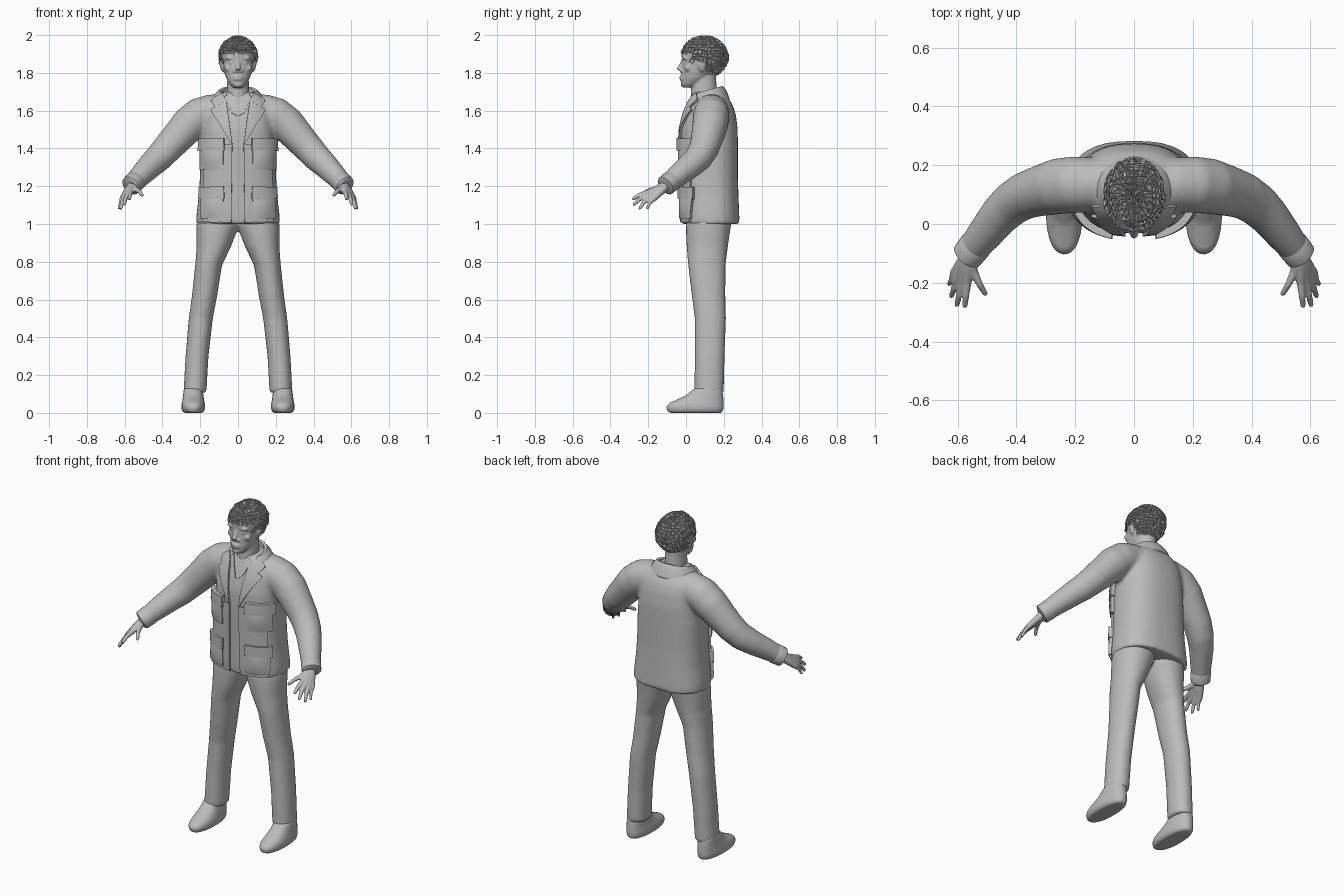
import bpy, bmesh, math, random
from mathutils import Vector, Matrix
from mathutils.bvhtree import BVHTree

random.seed(4)
if "Cube" in bpy.data.objects:
    bpy.data.objects.remove(bpy.data.objects["Cube"])

grey = bpy.data.materials.new("plain_grey")
grey.use_nodes = True
grey.diffuse_color = (0.5, 0.5, 0.5, 1)
grey.node_tree.nodes["Principled BSDF"].inputs["Base Color"].default_value = (0.5, 0.5, 0.5, 1)

SIDES = ((1, "left_"), (-1, "right_"))


def loft(bm, rings):
    """Closed skin through rings with equal point counts."""
    rows = [[bm.verts.new(p) for p in r] for r in rings]
    n = len(rows[0])
    for a, b in zip(rows, rows[1:]):
        for i in range(n):
            j = (i + 1) % n
            bm.faces.new((a[i], a[j], b[j], b[i]))
    bm.faces.new(rows[0][::-1])
    bm.faces.new(rows[-1])


def stack(bm, sections, power=1.0, cx=0, n=36):
    """Level sections: (z, half width, front y, back y[, centre x])."""
    rings = []
    for s in sections:
        z, hx, yf, yb = s[:4]
        mid = s[4] if len(s) > 4 else cx
        ring = []
        for i in range(n):
            a = math.tau * i / n
            c, d = math.cos(a), math.sin(a)
            ring.append((mid + hx * math.copysign(abs(c) ** power, c),
                         (yf + yb) / 2 + (yb - yf) / 2 * math.copysign(abs(d) ** power, d), z))
        rings.append(ring)
    loft(bm, rings)


def tube(bm, path, radii, n=20):
    pts = [Vector(p) for p in path]
    rings = []
    for i, p in enumerate(pts):
        t = pts[min(i + 1, len(pts) - 1)] - pts[max(i - 1, 0)]
        q = t.to_track_quat('Z', 'Y')
        rings.append([p + q @ Vector((radii[i] * math.cos(math.tau * k / n),
                                      radii[i] * math.sin(math.tau * k / n), 0)) for k in range(n)])
    loft(bm, rings)


def ball(bm, centre, size, tilt=0):
    m = Matrix.Translation(centre) @ Matrix.Rotation(tilt, 4, 'Y') @ Matrix.Diagonal((*size, 1))
    bmesh.ops.create_uvsphere(bm, u_segments=24, v_segments=14, radius=1, matrix=m)


def finish(name, bm, voxel=0, smooth=0, wire=0):
    bmesh.ops.recalc_face_normals(bm, faces=bm.faces)
    me = bpy.data.meshes.new(name)
    bm.to_mesh(me)
    bm.free()
    ob = bpy.data.objects.new(name, me)
    bpy.context.collection.objects.link(ob)
    bpy.ops.object.select_all(action='DESELECT')
    ob.select_set(True)
    bpy.context.view_layer.objects.active = ob
    if voxel:
        m = ob.modifiers.new("blend", 'REMESH')
        m.mode, m.voxel_size = 'VOXEL', voxel
    if smooth:
        m = ob.modifiers.new("soften", 'SMOOTH')
        m.factor, m.iterations = 0.5, smooth
    if wire:
        m = ob.modifiers.new("strands", 'WIREFRAME')
        m.thickness, m.use_even_offset = wire, False
    for m in list(ob.modifiers):
        bpy.ops.object.modifier_apply(modifier=m.name)
    ob.data.materials.clear()
    ob.data.materials.append(grey)
    bpy.ops.object.shade_smooth_by_angle(angle=math.radians(65 if voxel else 40))
    return ob


def mirror(s, path):
    return [(s * x, y, z) for x, y, z in path]


# Jacket body and sleeves, blended together
bm = bmesh.new()
stack(bm, [(1.0, .222, -.022, .284), (1.05, .22, -.025, .282),
           (1.15, .208, -.026, .278), (1.25, .202, -.028, .275), (1.4, .198, -.032, .275),
           (1.5, .19, -.03, .274), (1.58, .18, -.012, .264), (1.63, .165, .008, .248),
           (1.67, .13, .025, .222), (1.7, .085, .04, .19)], .8)
for s, side in SIDES:
    tube(bm, mirror(s, [(.05, .135, 1.61), (.14, .135, 1.597), (.2, .134, 1.575), (.26, .128, 1.528),
                        (.325, .111, 1.455), (.375, .095, 1.4), (.42, .066, 1.35), (.46, .026, 1.313),
                        (.51, -.037, 1.262), (.565, -.105, 1.205)]),
         [.08, .09, .097, .095, .086, .08, .075, .069, .061, .05], 32)
jacket = finish("jacket", bm, .011, 10)

bm = bmesh.new()
bm.from_mesh(jacket.data)
surface = BVHTree.FromBMesh(bm)
bm.free()


def patch(name, corners, thick, n=10, puff=0):
    """Plate over four (x, z) corners, draped on the jacket front and raised along its normal."""
    bm = bmesh.new()
    a, b, c, d = [Vector((x, -.2, z)) for x, z in corners]
    low, high = [], []
    for i in range(n + 1):
        for j in range(n + 1):
            p = a.lerp(b, i / n).lerp(d.lerp(c, i / n), j / n)
            hit = surface.ray_cast(p, Vector((0, 1, 0)))
            at, normal = hit[:2] if hit[0] else surface.find_nearest(p)[:2]
            lift = thick + puff * math.sin(math.pi * i / n) * math.sin(math.pi * j / n)
            low.append(bm.verts.new(at - normal * .004))
            high.append(bm.verts.new(at + normal * lift))
    w = n + 1
    for i in range(n):
        for j in range(n):
            k = i * w + j
            for sheet in (low, high):
                bm.faces.new([sheet[q] for q in (k, k + w, k + w + 1, k + 1)])
    rim = ([j for j in range(n)] + [i * w + n for i in range(n)]
           + [n * w + j for j in range(n, 0, -1)] + [i * w for i in range(n, 0, -1)])
    for p, q in zip(rim, rim[1:] + rim[:1]):
        bm.faces.new((low[p], low[q], high[q], high[p]))
    return finish(name, bm)


for s, side in SIDES:
    def quad(*pts):
        return [(s * x, z) for x, z in pts]
    # Front panel, lapel, collar tip and shirt collar
    patch(side + "front_panel", quad((.035, 1.012), (.18, 1.012), (.17, 1.42), (.03, 1.42)), .012)
    patch(side + "lapel", quad((.028, 1.41), (.085, 1.51), (.14, 1.6), (.062, 1.66)), .012)
    patch(side + "collar_tip", quad((.062, 1.655), (.112, 1.612), (.142, 1.65), (.085, 1.685)), .012)
    patch(side + "shirt_collar", quad((.004, 1.57), (.035, 1.59), (.07, 1.67), (.05, 1.685)), .006)
    # Bellows pockets with flaps
    for label, z in (("chest", 1.285), ("hip", 1.03)):
        patch(side + label + "_pocket", quad((.075, z), (.188, z), (.186, z + .13), (.075, z + .13)), .018, puff=.008)
        patch(side + label + "_flap", quad((.07, z + .105), (.19, z + .1), (.187, z + .165), (.072, z + .17)), .025)

# Turned-down collar around the neck
bm = bmesh.new()
rings = []
for i in range(33):
    a = math.radians(-55 + 290 * i / 32)
    back = (math.sin(a) + .82) / 1.82
    rings.append([(r * math.cos(a), .11 + .85 * r * math.sin(a), lo + rise * back)
                  for r, lo, rise in ((.082, 1.64, .03), (.084, 1.685, .045), (.1, 1.69, .043),
                                      (.125, 1.67, .035), (.146, 1.64, .02), (.125, 1.615, .015))])
loft(bm, rings)
finish("collar", bm, 0, 1)

# Trousers
bm = bmesh.new()
for s, side in SIDES:
    stack(bm, [(z, hx, yf, yb, s * cx) for z, cx, hx, yf, yb in (
        (.105, .228, .061, .043, .2), (.3, .217, .061, .046, .205), (.5, .197, .064, .046, .212),
        (.62, .177, .067, .03, .209), (.78, .156, .071, .011, .21), (.88, .128, .091, .003, .222),
        (.95, .115, .105, 0, .232), (1.0, .105, .115, 0, .24), (1.08, .1, .1, .02, .24))], .95)
finish("trousers", bm, .011, 8)

# Shoes, cuffs and hands
for s, side in SIDES:
    bm = bmesh.new()
    stack(bm, [(0, .047, -.085, .185), (.008, .058, -.099, .196), (.03, .064, -.106, .2),
               (.052, .061, -.09, .2), (.07, .057, -.05, .199), (.092, .054, -.002, .197),
               (.13, .05, .045, .192)], .88, s * .237)
    finish(side + "shoe", bm, .008, 4)

    bm = bmesh.new()
    tube(bm, mirror(s, [(.535, -.068, 1.235), (.54, -.074, 1.23), (.567, -.108, 1.203), (.572, -.113, 1.199)]),
         [.05, .056, .054, .042], 28)
    finish(side + "cuff", bm)

    bm = bmesh.new()
    wrist = (.562, -.1, 1.207)
    for knuckle, tip, r in (((.568, -.2, 1.167), (.576, -.285, 1.13), .011),
                            ((.587, -.2, 1.152), (.604, -.281, 1.1), .011),
                            ((.603, -.187, 1.141), (.623, -.25, 1.078), .0105),
                            ((.612, -.167, 1.136), (.631, -.208, 1.078), .0095),
                            ((.545, -.165, 1.185), (.503, -.243, 1.15), .011)):
        k, t = Vector(knuckle), Vector(tip)
        mid = k.lerp(t, .5) + Vector((0, -.004, .006))
        tube(bm, mirror(s, [wrist, Vector(wrist).lerp(k, .5), k, mid, k.lerp(t, .92), t]),
             [.022, .02, .015, r, r * .85, r * .4], 14)
    finish(side + "hand", bm, .0045, 3)

# Neck and head with blended features
bm = bmesh.new()
stack(bm, [(1.6, .065, .03, .17), (1.68, .06, .025, .165), (1.76, .057, .03, .16), (1.84, .055, .05, .16)])
stack(bm, [(1.722, .026, -.012, .03), (1.74, .044, -.025, .07), (1.77, .062, -.026, .12),
           (1.8, .073, -.023, .155), (1.85, .083, -.02, .18), (1.9, .088, -.024, .195),
           (1.94, .082, -.01, .192), (1.97, .06, .02, .165), (1.985, .03, .06, .12)], .92)
tube(bm, [(0, -.011, 1.875), (0, -.022, 1.845), (0, -.036, 1.818), (0, -.028, 1.803)], [.01, .012, .015, .01])
for z in (1.78, 1.767):
    ball(bm, (0, -.021, z), (.027, .014, .009))
ball(bm, (0, -.014, 1.737), (.022, .014, .014))
for s, side in SIDES:
    ball(bm, (s * .017, -.02, 1.81), (.012, .013, .009))
    ball(bm, (s * .038, -.003, 1.879), (.03, .016, .01), s * .1)
    ball(bm, (s * .048, .01, 1.825), (.026, .018, .02))
    ball(bm, (s * .036, -.003, 1.853), (.016, .012, .007))
    ball(bm, (s * .086, .085, 1.838), (.01, .022, .034), s * .2)
finish("head", bm, .005, 5)


# Hair: solid cap under loose, tangled strands
def hair(name, grow, jitter, wire, turn, segs, rows):
    bm = bmesh.new()
    m = (Matrix.Translation((0, .098, 1.885)) @ Matrix.Diagonal((.101 * grow, .124 * grow, .109 * grow, 1))
         @ Matrix.Rotation(turn, 4, 'X'))
    bmesh.ops.create_uvsphere(bm, u_segments=segs, v_segments=rows, radius=1, matrix=m)

    def bare(p):
        line = 1.905 if p.y < .03 else 1.865 if p.y < .11 else 1.785
        return p.z < line
    bmesh.ops.delete(bm, geom=[f for f in bm.faces if bare(f.calc_center_median())], context='FACES')
    for v in bm.verts:
        v.co += Vector([random.uniform(-jitter, jitter) for _ in range(3)])
        v.co.z = min(v.co.z, 1.995)
    finish(name, bm, wire=wire)


hair("hair_cap", .96, .001, 0, 0, 40, 24)
hair("hair_strands", 1.0, .004, .007, 0, 30, 20)
hair("hair_cross_strands", 1.01, .004, .006, 1.2, 24, 18)
